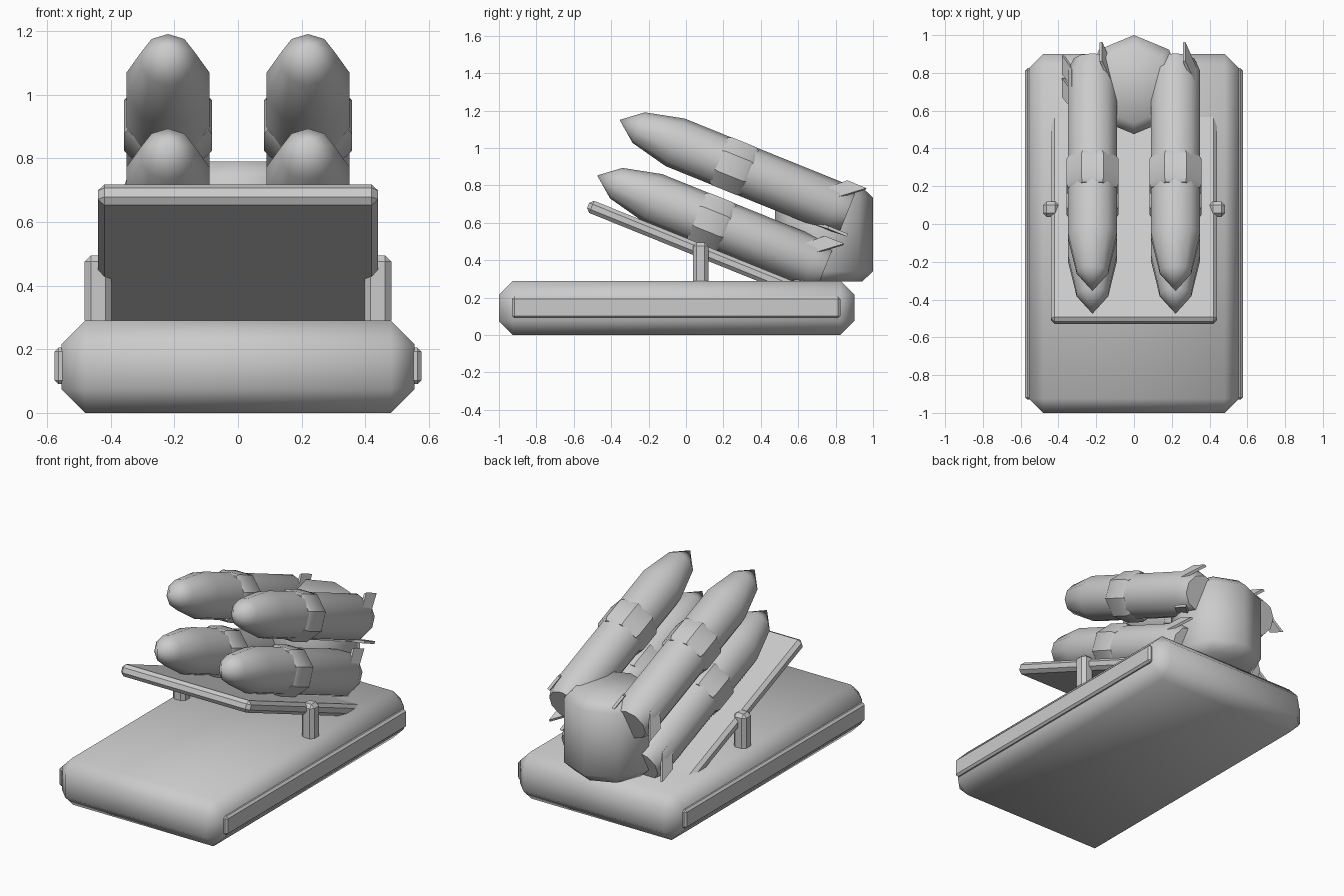
import bpy, bmesh, math
from math import sin, cos, pi, radians
from mathutils import Matrix

if "Cube" in bpy.data.objects:
    bpy.data.objects.remove(bpy.data.objects["Cube"])

TILT = radians(-22)


def finish(name, bm, bevel=0, angle=30, loc=(0, 0, 0), rot=0):
    bmesh.ops.recalc_face_normals(bm, faces=bm.faces)
    if bevel:
        edges = [e for e in bm.edges if e.calc_face_angle(0) > radians(60)]
        bmesh.ops.bevel(bm, geom=edges, offset=bevel, segments=1, affect='EDGES')
    mesh = bpy.data.meshes.new(name)
    bm.to_mesh(mesh)
    bm.free()
    ob = bpy.data.objects.new(name, mesh)
    bpy.context.collection.objects.link(ob)
    ob.location = loc
    ob.rotation_euler = (rot, 0, 0)
    bpy.ops.object.select_all(action='DESELECT')
    ob.select_set(True)
    bpy.context.view_layer.objects.active = ob
    bpy.ops.object.shade_smooth_by_angle(angle=radians(angle))
    return ob


def box(name, lo, hi, bevel, angle=30, loc=(0, 0, 0), rot=0):
    bm = bmesh.new()
    size = [b - a for a, b in zip(lo, hi)]
    mid = [(a + b) / 2 for a, b in zip(lo, hi)]
    bmesh.ops.create_cube(bm, size=1, matrix=Matrix.Translation(mid) @ Matrix.Diagonal((*size, 1)))
    return finish(name, bm, bevel, angle, loc, rot)


def lathe(name, profile, sides, start, angle, loc, rot):
    """Solid of revolution about local y; profile is (distance, radius)."""
    bm = bmesh.new()
    rings = []
    for d, r in profile:
        if r == 0:
            rings.append([bm.verts.new((0, d, 0))] * sides)
        else:
            rings.append([bm.verts.new((r * cos(start + 2 * pi * i / sides), d,
                                        r * sin(start + 2 * pi * i / sides))) for i in range(sides)])
    for a, b in zip(rings, rings[1:]):
        for i in range(sides):
            j = (i + 1) % sides
            bm.faces.new(list(dict.fromkeys((a[i], a[j], b[j], b[i]))))
    for ring in (rings[0], rings[-1]):
        if ring[0] is not ring[1]:
            bm.faces.new(ring)
    return finish(name, bm, 0, angle, loc, rot)


def fin(name, turn, loc):
    """Thin swept blade lying across the tail, turned about the missile axis."""
    bm = bmesh.new()
    outline = [(.11, .055, 1.14), (.11, .055, 1.24), (.045, .152, 1.36), (.045, .152, 1.25)]
    layers = []
    for t in (-.008, .008):
        pts = []
        for x, z, d in outline:
            x, z = x + t * .83, z + t * .56
            pts.append(bm.verts.new((x * cos(turn) - z * sin(turn), d, x * sin(turn) + z * cos(turn))))
        layers.append(pts)
    a, b = layers
    bm.faces.new(a)
    bm.faces.new(b)
    for i in range(4):
        j = (i + 1) % 4
        bm.faces.new((a[i], a[j], b[j], b[i]))
    finish(name, bm, 0, 30, loc, TILT)


# Base hull with chamfered edges
box("base_hull", (-.555, -1, 0), (.555, .9, .29), .075, 60)

# Side strips and support posts
for side, s in (("left", -1), ("right", 1)):
    for part, x0, x1, y0, y1, z0, z1, bev in (
            ("side_strip", .54, .576, -.93, .825, .09, .205, .012),
            ("support_post", .397, .482, .037, .12, .27, .495, .02)):
        xa, xb = sorted((s * x0, s * x1))
        box(f"{part}_{side}", (xa, y0, z0), (xb, y1, z1), bev)

# Tilted launch plate, origin at its upper front edge
box("launch_plate", (-.44, 0, -.07), (.44, 1.32, 0), .02, 30, (0, -.51, .725), TILT)

# Eight-sided rear pedestal
bm = bmesh.new()
bmesh.ops.create_cone(bm, cap_ends=True, segments=8, radius1=.262, radius2=.262, depth=.505,
                      matrix=Matrix.Translation((0, .738, .5375)))
rims = [e for e in bm.edges if abs(e.verts[0].co.z - e.verts[1].co.z) < .01]
bmesh.ops.bevel(bm, geom=rims, offset=.055, segments=1, affect='EDGES')
finish("rear_pedestal", bm, 0, 60)

# Four missiles: body, band and three tail fins each
BODY = [(0, 0), (.11, .088), (.32, .137), (1.24, .137), (1.315, .105)]
BAND = [(.57, .138), (.59, .15), (.73, .15), (.75, .138)]
for side, x in (("left", -.22), ("right", .22)):
    for row, y, z in (("lower", -.475, .853), ("upper", -.355, 1.15)):
        tag = f"{row}_{side}"
        lathe(f"missile_body_{tag}", BODY, 10, pi / 2, 60, (x, y, z), TILT)
        lathe(f"missile_band_{tag}", BAND, 8, pi / 8, 30, (x, y, z), TILT)
        for k in range(3):
            fin(f"tail_fin_{tag}_{k + 1}", k * 2 * pi / 3, (x, y, z))
